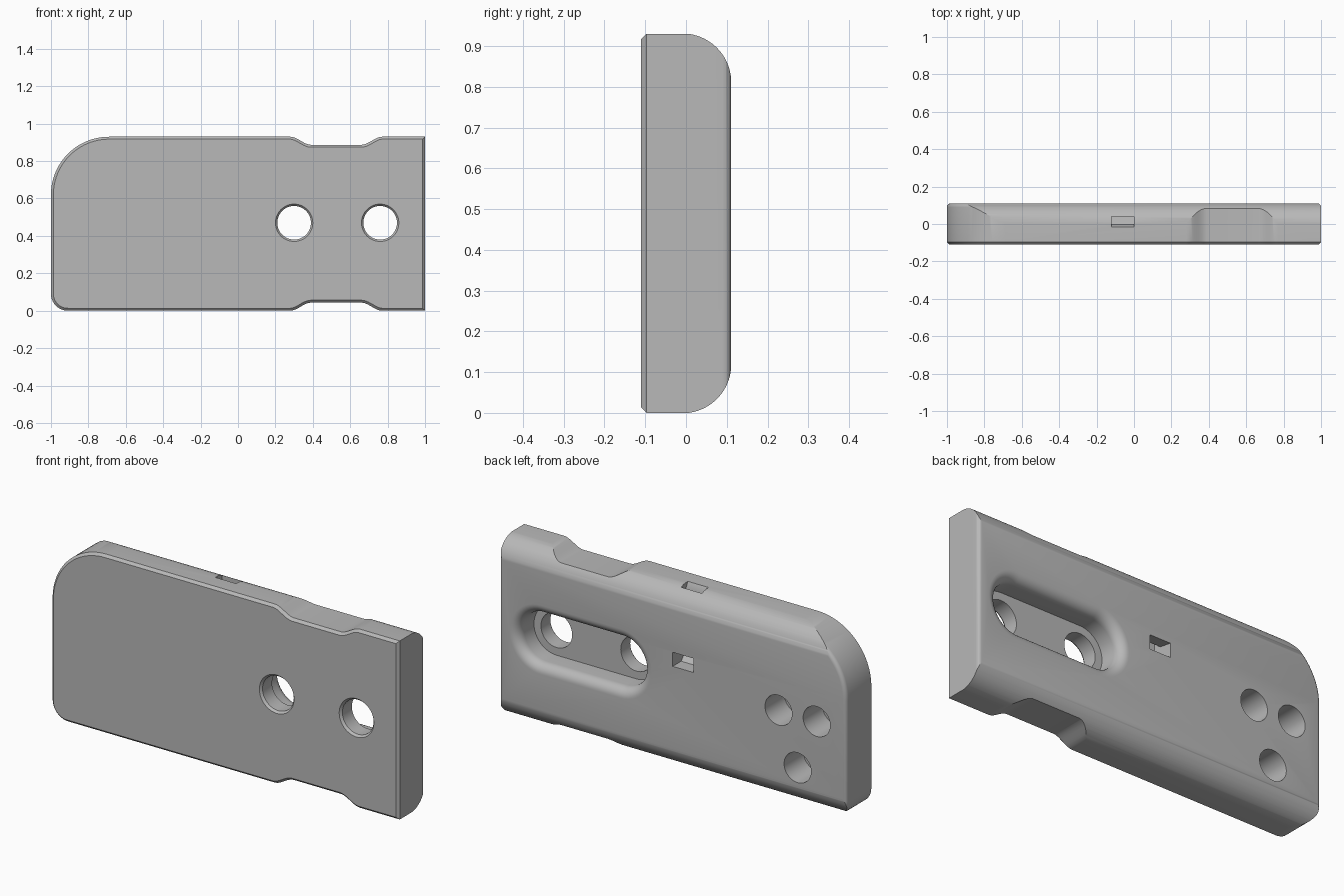
import bpy, bmesh
from math import sin, cos, pi, radians
from mathutils import Vector

old = bpy.data.objects.get("Cube")
if old:
    bpy.data.objects.remove(old)

H, BACK, FRONT = 0.93, 0.11, -0.11


def arc(cx, cz, r, a0, a1, n):
    """Points on an arc, angles in degrees."""
    angles = [radians(a0 + (a1 - a0) * i / n) for i in range(n + 1)]
    return [(cx + r * cos(a), cz + r * sin(a)) for a in angles]


def loft(name, rings, bevels=()):
    """Solid through equal-length rings; bevels = (ring end, width, segments)."""
    bm = bmesh.new()
    loops = [[bm.verts.new(p) for p in ring] for ring in rings]
    n = len(loops[0])
    for a, b in zip(loops, loops[1:]):
        for i in range(n):
            j = (i + 1) % n
            bm.faces.new((a[i], a[j], b[j], b[i]))
    caps = [bm.faces.new(loops[0]), bm.faces.new(loops[-1])]
    bmesh.ops.recalc_face_normals(bm, faces=bm.faces)
    for end, width, segments in bevels:
        bmesh.ops.bevel(bm, geom=list(caps[end].edges), offset=width,
                        segments=segments, profile=0.5, affect='EDGES')
    mesh = bpy.data.meshes.new(name)
    bm.to_mesh(mesh)
    bm.free()
    ob = bpy.data.objects.new(name, mesh)
    bpy.context.collection.objects.link(ob)
    return ob


def along_y(points, y):
    return [Vector((x, y, z)) for x, z in points]


def along_x(points, x):
    return [Vector((x, y, z)) for y, z in points]


def combine(target, cutter, operation):
    mod = target.modifiers.new("cut", 'BOOLEAN')
    mod.operation = operation
    mod.solver = 'EXACT'
    mod.object = cutter
    bpy.context.view_layer.objects.active = target
    bpy.ops.object.modifier_apply(modifier=mod.name)
    bpy.data.objects.remove(cutter)


def stadium(x0, x1, z, r):
    return arc(x1, z, r, -90, 90, 24) + arc(x0, z, r, 90, 270, 24)


# Plate outline: large top corner, small bottom corner, shallow grip notches
def notch():
    steps = [i / 10 for i in range(11)]
    ease = [0.043 * t * t * (3 - 2 * t) for t in steps]
    down = [(0.28 + 0.11 * t, e) for t, e in zip(steps, ease)]
    up = [(0.77 - 0.11 * t, e) for t, e in zip(steps, ease)]
    return down + up[::-1]


outline = arc(-0.91, 0.09, 0.09, 180, 270, 10) + notch() + [(1, 0), (1, H)]
outline += [(x, H - z) for x, z in reversed(notch())]
outline += arc(-0.69, H - 0.31, 0.31, 90, 180, 28)
body = loft("plate_body", [along_y(outline, FRONT), along_y(outline, BACK)],
            bevels=((0, 0.013, 1), (1, 0.02, 4)))

# Rounded long edges on the back
R, E = 0.12, 0.001
side = [(-0.3, -E)] + arc(BACK + E - R, R - E, R, -90, 0, 20)
side += arc(BACK + E - R, H + E - R, R, 0, 90, 20) + [(-0.3, H + E)]
combine(body, loft("edge_round", [along_x(side, -1.2), along_x(side, 1.2)]),
        'INTERSECT')

# Long back pocket with a rounded lip
FLOOR, INNER, LIP = -0.02, 0.13, 0.05
levels = [(FLOOR, INNER)]
for i in range(9):
    a = pi / 2 * i / 8
    levels.append((BACK - LIP + LIP * sin(a), INNER + LIP * (1 - cos(a))))
levels.append((0.15, INNER + LIP))
combine(body, loft("pocket_cutter",
                   [along_y(stadium(0.30, 0.76, 0.47, r), y) for y, r in levels]),
        'DIFFERENCE')


def round_hole(x, z, levels):
    rings = [along_y(arc(x, z, r, 0, 352.5, 47), y) for y, r in levels]
    combine(body, loft("hole_cutter", rings), 'DIFFERENCE')


# Two chamfered through holes in the pocket floor
for x in (0.30, 0.76):
    round_hole(x, 0.47, [(-0.15, 0.1), (FRONT, 0.1), (FRONT + 0.012, 0.09), (0.03, 0.09)])

# Three blind round sockets on the back
for x, z in ((-0.61, 0.47), (-0.83, 0.47), (-0.72, 0.20)):
    round_hole(x, z, [(-0.05, 0.078), (0.15, 0.078)])

# Strap channel from the top edge to the back
channel = [(-0.015, 1.0), (-0.015, H), (0, 0.9), (0, 0.58), (0.04, 0.535),
           (0.16, 0.535), (0.16, 0.6), (0.04, 0.62), (0.04, 1.0)]
combine(body, loft("channel_cutter", [along_x(channel, -0.12), along_x(channel, 0)]),
        'DIFFERENCE')

# Single grey finish
grey = bpy.data.materials.new("plain_grey")
grey.use_nodes = True
colour = (0.48, 0.48, 0.48, 1)
grey.diffuse_color = colour
grey.node_tree.nodes["Principled BSDF"].inputs["Base Color"].default_value = colour
body.data.materials.clear()
body.data.materials.append(grey)
for p in body.data.polygons:
    p.material_index = 0

bpy.ops.object.select_all(action='DESELECT')
body.select_set(True)
bpy.context.view_layer.objects.active = body
bpy.ops.object.shade_smooth_by_angle(angle=radians(30))
